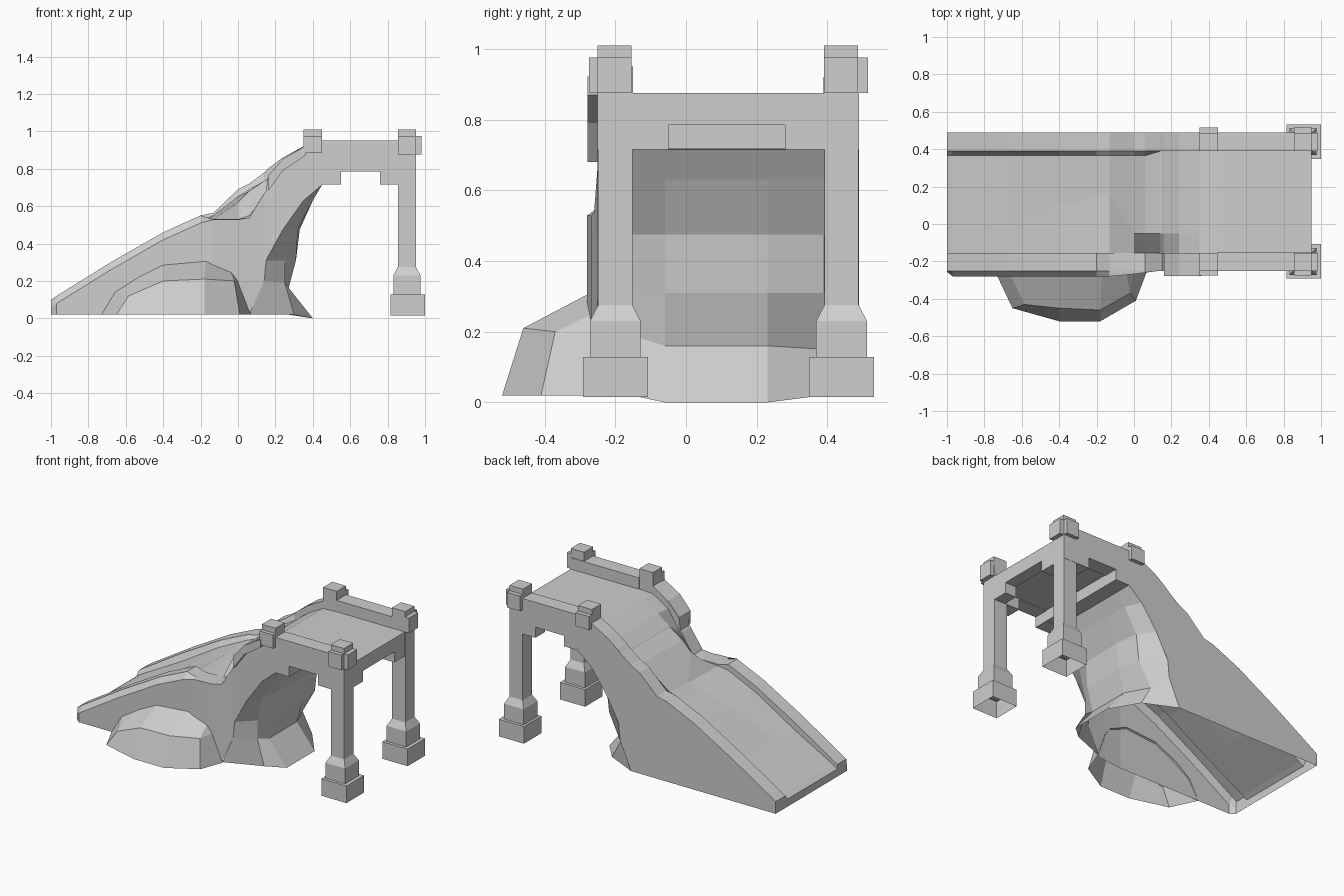
import bpy
import bmesh

MIDDLE = 0.12   # centre line of the walkway across y
REACH = 0.32    # distance from centre line to each row of posts

cube = bpy.data.objects.get("Cube")
if cube:
    bpy.data.objects.remove(cube, do_unlink=True)

GREY = (0.62, 0.62, 0.62, 1)
stone = bpy.data.materials.new("grey_stone")
stone.use_nodes = True
stone.diffuse_color = GREY
stone.node_tree.nodes["Principled BSDF"].inputs["Base Color"].default_value = GREY


def finish(name, bm):
    bmesh.ops.remove_doubles(bm, verts=bm.verts, dist=0.0005)
    bmesh.ops.recalc_face_normals(bm, faces=bm.faces)
    mesh = bpy.data.meshes.new(name)
    bm.to_mesh(mesh)
    bm.free()
    mesh.materials.append(stone)
    obj = bpy.data.objects.new(name, mesh)
    bpy.context.collection.objects.link(obj)
    return obj


def loft(name, rows, ring=False, cap_start=False, cap_end=False):
    """Skin a list of equally long point rows with quads."""
    bm = bmesh.new()
    grid = [[bm.verts.new(point) for point in row] for row in rows]
    count = len(grid[0])
    for lower, upper in zip(grid, grid[1:]):
        for i in range(count if ring else count - 1):
            j = (i + 1) % count
            bm.faces.new((lower[i], lower[j], upper[j], upper[i]))
    if cap_start:
        bm.faces.new(grid[0])
    if cap_end:
        bm.faces.new(grid[-1])
    return finish(name, bm)


def box(name, xs, ys, zs):
    rings = [[(xs[0], ys[0], z), (xs[1], ys[0], z), (xs[1], ys[1], z), (xs[0], ys[1], z)] for z in zs]
    return loft(name, rings, True, True, True)


def stack(name, x, y, levels):
    """Square column, open below, whose half width changes with height."""
    rings = [[(x - h, y - h, z), (x + h, y - h, z), (x + h, y + h, z), (x - h, y + h, z)]
             for h, z in levels]
    return loft(name, rings, ring=True, cap_end=True)


def extrude_outline(name, outline, place, start, end):
    rows = [[place(a, z, depth) for a, z in outline] for depth in (start, end)]
    return loft(name, rows, True, True, True)


# Ramp shell: wall foot, back rail, three surface heights, front rail, front wall y at each x
stations = [
    (-1.0, 0.02, 0.1, 0.07, 0.07, 0.07, 0.1, -0.255),
    (-0.97, 0.02, 0.12, 0.09, 0.09, 0.09, 0.12, -0.28),
    (-0.68, 0.02, 0.3, 0.25, 0.25, 0.25, 0.3, -0.28),
    (-0.4, 0.02, 0.46, 0.42, 0.41, 0.42, 0.46, -0.28),
    (-0.2, 0.02, 0.55, 0.52, 0.51, 0.51, 0.55, -0.28),
    (-0.13, 0.02, 0.565, 0.55, 0.53, 0.52, 0.53, -0.28),
    (0, 0.02, 0.69, 0.65, 0.62, 0.53, 0.53, -0.268),
    (0.06, 0.02, 0.72, 0.69, 0.68, 0.55, 0.54, -0.26),
    (0.14, 0.2, 0.78, 0.735, 0.735, 0.65, 0.67, -0.25),
    (0.15, 0.31, 0.79, 0.74, 0.74, 0.66, 0.68, -0.25),
    (0.16, 0.33, 0.8, 0.75, 0.75, 0.68, 0.76, -0.25),
    (0.24, 0.475, 0.86, 0.81, 0.81, 0.8, 0.85, -0.25),
    (0.35, 0.63, 0.92, 0.87, 0.87, 0.87, 0.92, -0.25),
    (0.45, 0.715, 0.95, 0.875, 0.875, 0.875, 0.95, -0.25),
]
sections = []
for x, foot, back, surf_back, surf_mid, surf_front, front, outer in stations:
    rail_foot = 0.365 if x < 0.1 else 0.389
    crease = -0.05 if x >= 0 else 0.2 + 0.26 * x
    bevel = 0.04 if x <= -0.2 else 0.002
    sections.append([
        (x, 0.49, foot), (x, 0.49, back), (x, 0.39, back), (x, rail_foot, surf_back),
        (x, crease, surf_mid), (x, -0.155, surf_front), (x, -0.155, front),
        (x, -0.25, front), (x, outer, front - bevel), (x, outer, foot)])
loft("ramp", sections, cap_start=True)

# Overhanging rail beside the steep upper part
extrude_outline("upper_front_rail",
                [(0.16, 0.68), (0.24, 0.79), (0.36, 0.87), (0.36, 0.922), (0.24, 0.852), (0.16, 0.762)],
                lambda a, z, d: (a, d, z), -0.278, -0.157)

# Rock face below the upper end: ledge height and x of each level, front to back
columns = [
    (-0.25, 0.2, (0.45, 0.35, 0.24, 0.15, 0.14, 0.06)),
    (-0.155, 0.19, (0.45, 0.4, 0.29, 0.25, 0.25, 0.3)),
    (-0.06, 0.16, (0.45, 0.4, 0.32, 0.31, 0.27, 0.4)),
    (0.23, 0.16, (0.45, 0.4, 0.33, 0.31, 0.27, 0.4)),
    (0.39, 0.15, (0.45, 0.4, 0.31, 0.29, 0.2, 0.27)),
    (0.49, 0.2, (0.45, 0.35, 0.24, 0.15, 0.14, 0.06)),
]
rock = []
for y, ledge, xs in columns:
    ground = 0 if xs[-1] > 0.3 else 0.02
    rock.append([(x, y, z) for x, z in zip(xs, (0.715, 0.63, 0.475, 0.31, ledge, ground))])
loft("rock_face", rock)

# Boulder leaning against the front wall
loft("boulder", [
    [(-0.73, -0.28, 0.02), (-0.65, -0.45, 0.02), (-0.4, -0.52, 0.02),
     (-0.18, -0.52, 0.02), (0.01, -0.41, 0.02), (0.07, -0.25, 0.02)],
    [(-0.66, -0.275, 0.14), (-0.585, -0.43, 0.12), (-0.4, -0.45, 0.2),
     (-0.18, -0.46, 0.21), (-0.02, -0.37, 0.2), (0, -0.26, 0.2)],
    [(-0.56, -0.27, 0.21), (-0.53, -0.27, 0.225), (-0.4, -0.27, 0.29),
     (-0.17, -0.27, 0.31), (-0.04, -0.265, 0.25), (-0.03, -0.26, 0.24)]])

# Deck with a cross beam where it meets the ramp
box("deck", (0.45, 0.87), (-0.155, 0.39), (0.79, 0.875))
box("inner_beam", (0.43, 0.549), (-0.155, 0.39), (0.716, 0.8))


def notched(start, cut_start, cut_end, end, top):
    low, high = 0.715, 0.785
    return [(start, low), (cut_start, low), (cut_start, high), (cut_end, high),
            (cut_end, low), (end, low), (end, top), (start, top)]


extrude_outline("end_beam", notched(-0.155, -0.05, 0.28, 0.39, 0.875),
                lambda a, z, d: (d, a, z), 0.87, 0.95)

# Side beams with rails, legs and posts on both sides
for label, side in (("front", -1), ("back", 1)):
    y = MIDDLE + side * REACH
    near, far = y - 0.05, y + 0.05
    extrude_outline(label + "_side_beam", notched(0.45, 0.55, 0.76, 0.95, 0.95),
                    lambda a, z, d: (a, d, z), near, far)
    stack(label + "_leg", 0.903, y, [(0.0485, 0.2), (0.0485, 0.88)])
    stack(label + "_pedestal", 0.903, y, [(0.072, 0.12), (0.072, 0.23), (0.0485, 0.275)])
    stack(label + "_foot", 0.907, y, [(0.092, 0.015), (0.092, 0.128)])

    # Crossed blocks around each post head
    outward = sorted((y - side * 0.045, y + side * 0.075))
    box(label + "_end_post", (0.855, 0.952), (near, far - 0.004), (0.87, 1.01))
    box(label + "_end_post_block", (0.855, 0.95), outward, (0.875, 0.975))
    box(label + "_end_post_plate", (0.9, 0.98), (near, far - 0.004), (0.875, 0.975))
    box(label + "_ramp_post", (0.35, 0.45), (near, far - 0.004), (0.86, 1.01))
    box(label + "_ramp_post_block", (0.35, 0.45), outward, (0.885, 0.975))
